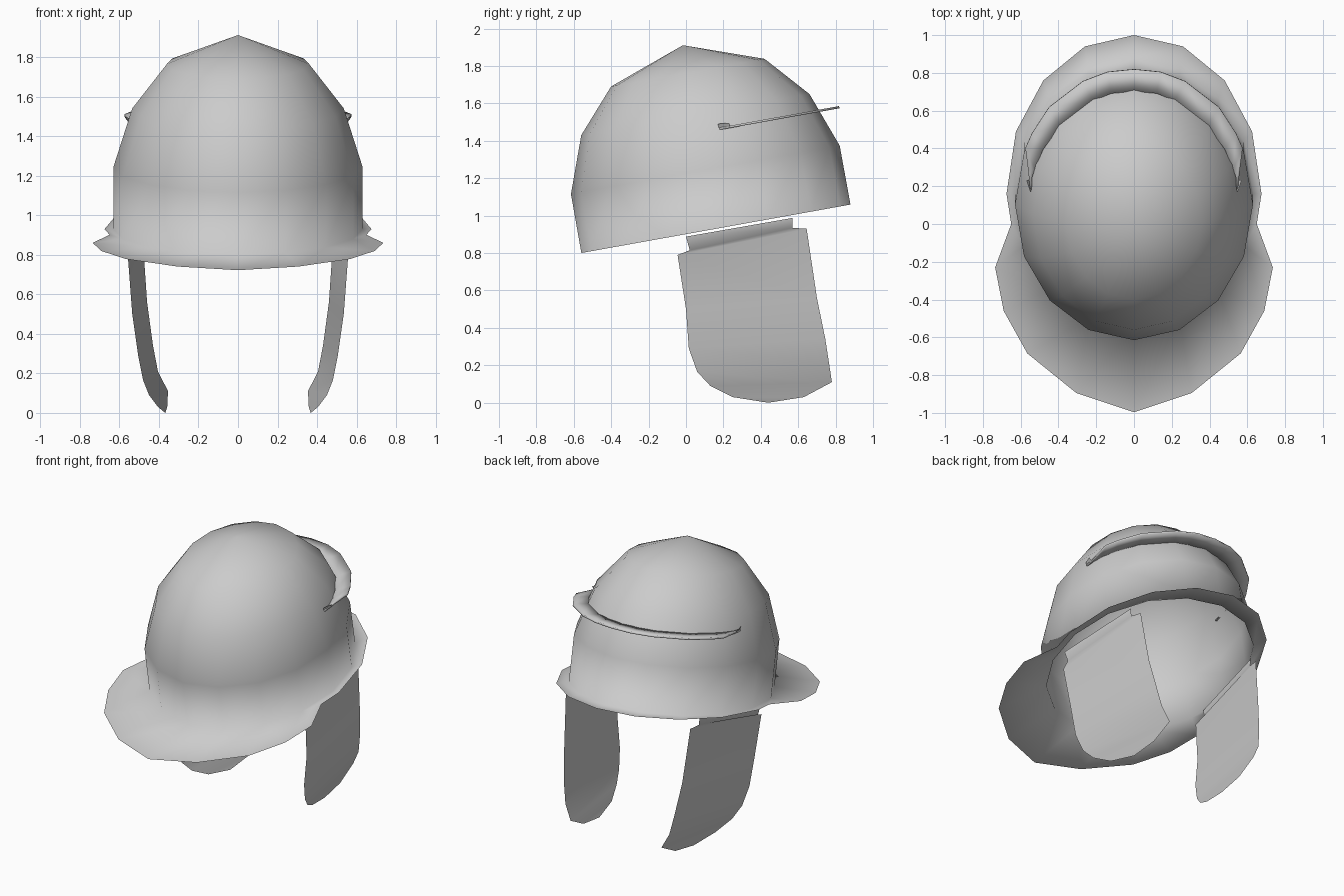
import bpy, math

if "Cube" in bpy.data.objects:
    bpy.data.objects.remove(bpy.data.objects["Cube"])

C, S = math.cos(math.radians(10.2)), math.sin(math.radians(10.2))


def tilt(x, u, v):
    """Helmet coordinates (across, along, up) to world, leaning back 10 degrees."""
    return (x, 0.16 + u * C - v * S, 0.93 + u * S + v * C)


def make(name, verts, faces, angle=None):
    mesh = bpy.data.meshes.new(name)
    mesh.from_pydata(verts, [], faces)
    mesh.validate()
    ob = bpy.data.objects.new(name, mesh)
    bpy.context.collection.objects.link(ob)
    bpy.ops.object.select_all(action='DESELECT')
    ob.select_set(True)
    bpy.context.view_layer.objects.active = ob
    if angle is None:
        bpy.ops.object.shade_smooth()
    else:
        bpy.ops.object.shade_smooth_by_angle(angle=math.radians(angle))
    return ob


def strip(rows):
    """Faces joining successive pairs of points."""
    verts = [p for r in rows for p in r]
    faces = [(2 * i, 2 * i + 1, 2 * i + 3, 2 * i + 2) for i in range(len(rows) - 1)]
    return verts, faces


# Bowl: 16-sided elliptical dome, starting at the back and going round by +x
N = 16
rings = [(0.731, 0.0), (0.730, 0.32), (0.62, 0.62), (0.417, 0.848)]
verts, faces = [], []
for r, v in rings:
    for k in range(N):
        a = 2 * math.pi * k / N
        verts.append(tilt(r * 0.863 * math.sin(a), r * math.cos(a), v))
for j in range(len(rings) - 1):
    for k in range(N):
        n = (k + 1) % N
        faces.append((j * N + n, j * N + k, (j + 1) * N + k, (j + 1) * N + n))
apex = len(verts)
verts.append(tilt(0, 0, 0.997))
top = (len(rings) - 1) * N
faces += [(top + (k + 1) % N, top + k, apex) for k in range(N)]

# Brim: flat flange in the rim plane, welded to the bowl
half = [(0, 1), (0.26, 0.94), (0.48, 0.76), (0.625, 0.49), (0.675, 0.16), (0.65, 0),
        (0.735, -0.23), (0.69, -0.46), (0.565, -0.685), (0.305, -0.895), (0, -0.997)]
inner = [0, 1, 2, 3, 4, 5, 5, 6, 6, 7, 8]
outline = half + [(-x, y) for x, y in half[-2:0:-1]]
link = inner + [(N - k) % N for k in inner[-2:0:-1]]
base = len(verts)
verts += [tilt(x, (y - 0.16) / C, 0) for x, y in outline]
M = len(outline)
for i in range(M):
    n = (i + 1) % M
    f = [base + n, base + i, link[i], link[n]]
    faces.append(f if link[i] != link[n] else f[:3])
make("helmet_bowl_and_brim", verts, faces)

# Raised ridge around the back of the bowl
outer = [(0, 0.764), (0.14, 0.75), (0.27, 0.70), (0.45, 0.56), (0.54, 0.42),
         (0.575, 0.34), (0.56, 0.22), (0.55, 0.115)]
inside = [(0, 0.645), (0.12, 0.635), (0.215, 0.595), (0.39, 0.46), (0.48, 0.335),
          (0.525, 0.23), (0.54, 0.18), (0.54, 0.11)]
rows = [(tilt(*o, 0.523), tilt(*i, 0.523)) for o, i in zip(outer, inside)]
flip = [tuple((-p[0], p[1], p[2]) for p in r) for r in rows[:0:-1]]
ridge = make("back_ridge", *strip(flip + rows), angle=40)
mod = ridge.modifiers.new("thickness", 'SOLIDIFY')
mod.thickness = 0.012
mod.offset = 0

# Cheek guards: front-edge and back-edge points from the hinge tab to the tip
cheek = [((0.585, 0.0, 0.888), (0.505, 0.57, 0.988)),
         ((0.575, 0.02, 0.815), (0.50, 0.57, 0.935)),
         ((0.557, -0.045, 0.79), (0.485, 0.645, 0.93)),
         ((0.535, 0.0, 0.50), (0.46, 0.70, 0.56)),
         ((0.505, 0.015, 0.29), (0.43, 0.745, 0.34)),
         ((0.48, 0.06, 0.165), (0.405, 0.765, 0.21)),
         ((0.45, 0.13, 0.09), (0.354, 0.78, 0.11)),
         ((0.405, 0.25, 0.03), (0.358, 0.63, 0.03))]
for side, s in (("right", 1), ("left", -1)):
    v, f = strip([tuple((s * p[0], p[1], p[2]) for p in r) for r in cheek])
    v.append((s * 0.368, 0.44, 0.0))
    f.append((len(v) - 3, len(v) - 2, len(v) - 1))
    if s > 0:
        f = [tuple(reversed(q)) for q in f]
    f = [tuple(reversed(q)) for q in f]
    make(side + "_cheek_guard", v, f)
    # Small upturned end of the ridge
    tab = [tilt(s * x, u, w) for x, u, w in
           ((0.54, 0.11, 0.52), (0.555, 0.17, 0.52), (0.57, 0.17, 0.545), (0.55, 0.11, 0.55))]
    make(side + "_ridge_end", tab, [(0, 1, 2, 3)])
